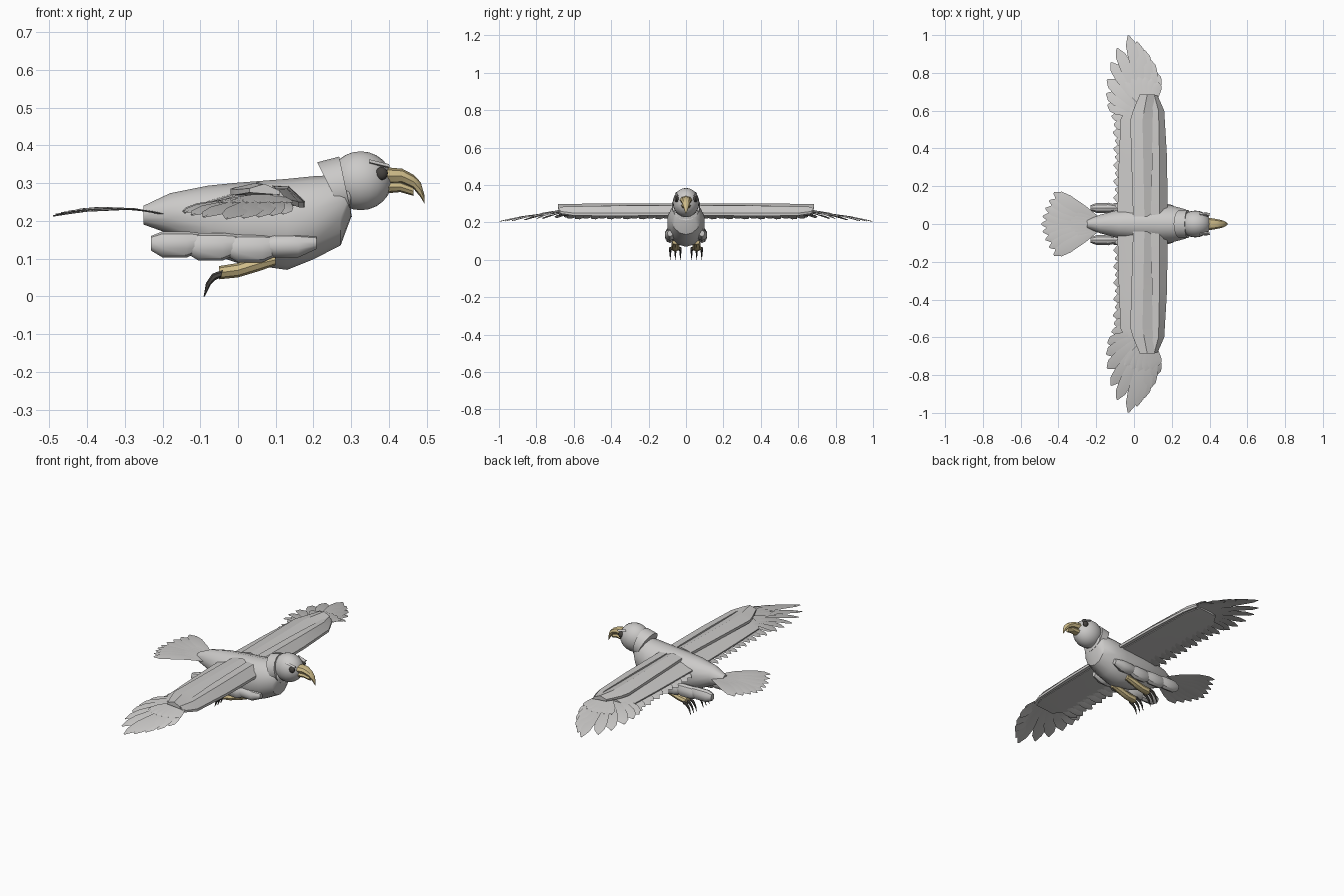
import bpy, bmesh, math
from mathutils import Vector

if "Cube" in bpy.data.objects:
    bpy.data.objects.remove(bpy.data.objects["Cube"])


def material(name, rgb):
    m = bpy.data.materials.new(name)
    m.diffuse_color = (*rgb, 1)
    m.use_nodes = True
    m.node_tree.nodes["Principled BSDF"].inputs["Base Color"].default_value = m.diffuse_color
    return m


GREY = material("pale grey", (0.60, 0.59, 0.58))
TAN = material("tan horn", (0.62, 0.50, 0.25))
DARK = material("dark claw", (0.06, 0.055, 0.05))


def finish(name, bm, mat, mirror=False, angle=35):
    bmesh.ops.recalc_face_normals(bm, faces=bm.faces)
    me = bpy.data.meshes.new(name)
    bm.to_mesh(me)
    bm.free()
    me.materials.append(mat)
    ob = bpy.data.objects.new(name, me)
    bpy.context.collection.objects.link(ob)
    bpy.context.view_layer.objects.active = ob
    ob.select_set(True)
    bpy.ops.object.shade_smooth_by_angle(angle=math.radians(angle))
    ob.select_set(False)
    if mirror:
        mod = ob.modifiers.new("Mirror", 'MIRROR')
        mod.use_axis = (False, True, False)
        mod.use_mirror_merge = False
    return ob


def loft(name, tubes, mat, mirror=False, angle=35):
    """Each tube is a list of point rings, bridged and capped."""
    bm = bmesh.new()
    for rings in tubes:
        rows = [[bm.verts.new(p) for p in r] for r in rings]
        n = len(rows[0])
        for a, b in zip(rows, rows[1:]):
            for i in range(n):
                bm.faces.new((a[i], a[(i + 1) % n], b[(i + 1) % n], b[i]))
        bm.faces.new(rows[0])
        bm.faces.new(rows[-1])
    return finish(name, bm, mat, mirror, angle)


def ring(top, bottom, hw, y=0, n=14):
    """Ellipse spanning two (x, z) points with half width hw along y."""
    t, b = Vector((top[0], y, top[1])), Vector((bottom[0], y, bottom[1]))
    c, h = (t + b) / 2, (t - b) / 2
    return [c + h * math.cos(a) + Vector((0, hw * math.sin(a), 0))
            for a in (2 * math.pi * i / n for i in range(n))]


def upright(rows, y=0, n=14):
    return [ring((x, zt), (x, zb), hw, y, n) for x, zb, zt, hw in rows]


def ellipsoid(name, centre, radii, mat, mirror=False, segs=20, rings=12):
    bm = bmesh.new()
    bmesh.ops.create_uvsphere(bm, u_segments=segs, v_segments=rings, radius=1)
    for v in bm.verts:
        v.co = Vector(c + k * r for c, k, r in zip(centre, v.co, radii))
    return finish(name, bm, mat, mirror)


def feather(base, tip, width, roll=0.0, arch=0.0, thick=0.004):
    """Thin blade with a raised quill line and a pointed, rounded tip."""
    base, tip = Vector(base), Vector(tip)
    d = tip - base
    side = Vector((-d.y, d.x, 0)).normalized()
    side = (side + Vector((0, 0, roll))).normalized()
    up = Vector((0, 0, thick / 2))
    rings = []
    for t, w in ((0, .45), (.35, .85), (.7, 1), (.88, .8), (1, .12)):
        c = base + d * t + Vector((0, 0, arch * math.sin(math.pi * t)))
        s = side * width * w / 2
        rings.append([c - s, c + up, c + s, c - up])
    return rings


def slab(rows):
    """Spanwise plate: rows of y, front x, front z, rear x, rear z, thickness."""
    out = []
    for y, xf, zf, xr, zr, th in rows:
        xm, zm = (xf + xr) / 2, (zf + zr) / 2
        out.append([(xf, y, zf), (xm, y, zm + th / 2 + .004), (xr, y, zr),
                    (xr, y, zr - th * .5), (xm, y, zm - th / 2), (xf, y, zf - th * .5)])
    return out


# Trunk
loft("body", [upright([(-.25, .19, .24, .022), (-.18, .165, .273, .05), (-.08, .115, .293, .078),
                       (.0, .088, .301, .092), (.13, .07, .311, .102), (.2, .098, .318, .10),
                       (.272, .135, .322, .08), (.30, .21, .325, .055)])], GREY)

# Collar and head
loft("neck_collar", [[ring((.21, .355), (.28, .213), .077), ring((.268, .37), (.302, .21), .075)]], GREY)
ellipsoid("head", (.325, .306, 0)[:1] + (0, .306), (.083, .071, .078), GREY)

# Face
loft("upper_beak", [upright([(.39, .295, .342, .034), (.435, .298, .338, .027), (.465, .285, .322, .02),
                             (.484, .262, .302, .013), (.494, .245, .268, .004)], n=8)], TAN)
loft("lower_beak", [upright([(.385, .272, .305, .028), (.43, .276, .304, .022),
                             (.465, .266, .29, .011)], n=8)], TAN)
ellipsoid("eye", (.38, .05, .325), (.017, .012, .017), DARK, True, 12, 8)
loft("brow", [[[(.347, .052, .363), (.347, .06, .355), (.35, .045, .35)],
               [(.40, .048, .35), (.402, .058, .342), (.398, .04, .34)]]], GREY, True)

# Scalloped leg plumage, four overlapping puffs per side
puffs = []
for x, zb, zt in ((-.165, .103, .172), (-.07, .095, .168), (.035, .09, .164), (.13, .103, .164)):
    puffs.append(upright([(x - .065, zb + .018, zt - .012, .015), (x - .035, zb, zt, .027),
                          (x + .03, zb, zt, .029), (x + .078, zb + .022, zt - .006, .014)], .085, 10))
loft("thigh_plumage", puffs, GREY, True)

# Tucked legs and claws
loft("leg", [upright([(.10, .083, .11, .017), (.06, .068, .108, .02), (.0, .05, .088, .022),
                      (-.05, .045, .08, .026)], .057, 8)], TAN, True)
claws = []
for y in (.03, .057, .084):
    claws.append([ring((-.04, .07), (-.045, .05), .008, y, 6), ring((-.068, .06), (-.06, .043), .007, y, 6),
                  ring((-.085, .035), (-.073, .03), .005, y, 6), ring((-.091, .0), (-.088, .0), .001, y, 6)])
loft("claws", claws, DARK, True)

# Tail fan
tail = []
for i in range(-4, 5):
    a = i / 4
    tip = (-.49 + .065 * abs(a) ** 1.6, .165 * a, .213 + .004 * abs(i))
    tail.append(feather((-.19, .022 * a, .224 - .002 * abs(i)), tip, .068, .05 * a, .012))
loft("tail_feathers", tail, GREY)

# Wing arm and layered coverts
loft("wing_arm", [slab([(.04, .115, .277, -.005, .29, .03), (.55, .11, .277, -.02, .285, .03),
                        (.60, .112, .277, -.005, .283, .028), (.685, .11, .28, .03, .286, .022)])],
     GREY, True, 20)
loft("wing_leading_edge", [slab([(.04, .178, .252, .09, .294, .03), (.35, .175, .25, .095, .292, .03),
                                 (.60, .16, .25, .10, .285, .028), (.68, .125, .26, .09, .278, .02)])],
     GREY, True, 20)
loft("wing_coverts", [slab([(.04, .06, .272, -.088, .25, .014), (.35, .06, .27, -.08, .248, .014),
                            (.56, .06, .268, -.07, .246, .012), (.62, .05, .264, -.03, .25, .01)])],
     GREY, True, 20)

# Underwing lining
loft("wing_lining", [slab([(.06, .15, .245, -.05, .237, .012), (.60, .14, .245, -.05, .237, .012),
                           (.68, .11, .25, .0, .24, .01)])], GREY, True, 20)

# Secondary flight feathers along the trailing edge
secondary = []
for i in range(13):
    y = .085 + .043 * i
    x = -.10 - .008 * (i % 2) - .014 * max(0, i - 8) / 4
    secondary.append(feather((.05, y, .25), (x, y + .012, .222 - .004 * (i % 2)), .058, .14))
loft("secondary_feathers", secondary, GREY, True)

# Primary flight feathers fanning out at the wing end
tips = [(-.14, .63), (-.146, .69), (-.142, .765), (-.122, .855), (-.09, .93), (-.03, .998),
        (.015, .965), (.055, .92), (.09, .865), (.12, .80)]
primary = []
for i, (x, y) in enumerate(tips):
    k = i / (len(tips) - 1)
    base = (.03 + .08 * k, .585 + .065 * k, .25 + .008 * k)
    tip_z = .225 - .02 * max(0, (y - .7) / .3)
    primary.append(feather(base, (x, y, tip_z), .075 - .015 * k, .12, .012))
loft("primary_feathers", primary, GREY, True)

# Short coverts over the feather bases
short = []
for i in range(6):
    k = i / 5
    short.append(feather((.07 + .03 * k, .61 + .03 * k, .272),
                         (-.05 + .18 * k, .68 + .10 * math.sin(math.pi * (.25 + .5 * k)), .248), .05, .1))
loft("wing_tip_coverts", short, GREY, True)
